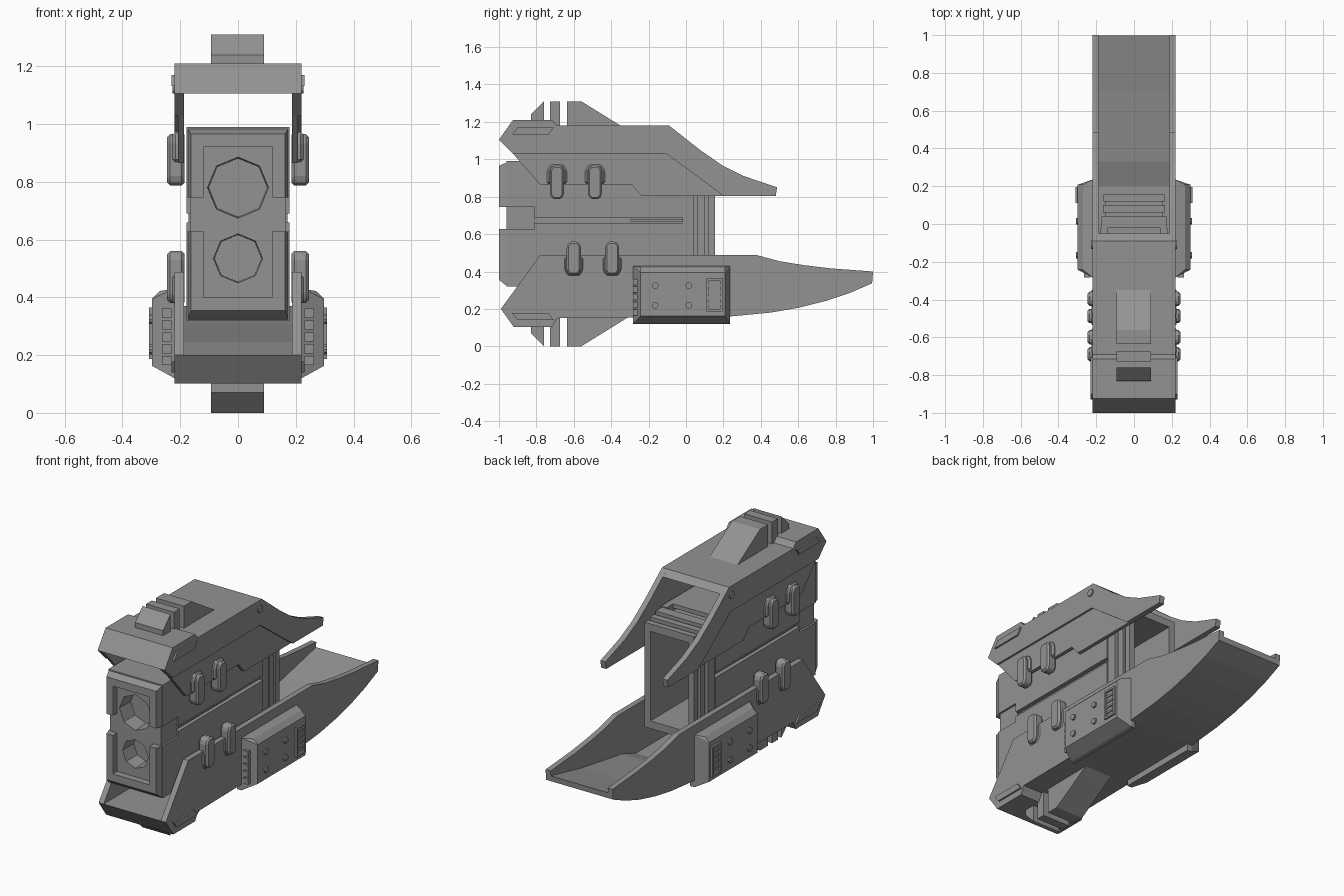
import bpy, bmesh, math
from mathutils import Matrix

if "Cube" in bpy.data.objects:
    bpy.data.objects.remove(bpy.data.objects["Cube"])

grey = bpy.data.materials.new("dark_grey")
grey.diffuse_color = (0.29, 0.29, 0.29, 1)
grey.use_nodes = True
grey.node_tree.nodes["Principled BSDF"].inputs["Base Color"].default_value = grey.diffuse_color


def prism(bm, pts, lo, hi, axis='X'):
    """Extrude a profile: (y, z) points along X, or (x, z) points along Y."""
    def at(p, t):
        return (t, p[0], p[1]) if axis == 'X' else (p[0], t, p[1])
    a = [bm.verts.new(at(p, lo)) for p in pts]
    b = [bm.verts.new(at(p, hi)) for p in pts]
    bm.faces.new(a)
    bm.faces.new(b[::-1])
    for i in range(len(pts)):
        j = (i + 1) % len(pts)
        bm.faces.new((a[i], a[j], b[j], b[i]))


def box(bm, x0, x1, y0, y1, z0, z1):
    prism(bm, [(y0, z0), (y1, z0), (y1, z1), (y0, z1)], x0, x1)


def disc(bm, pos, r1, r2, depth, sides, axis):
    """Low-poly cylinder or cone lying along X or Y."""
    rot = Matrix.Rotation(math.pi / 2, 4, 'Y' if axis == 'X' else 'X')
    bmesh.ops.create_cone(bm, cap_ends=True, segments=sides, radius1=r1, radius2=r2,
                          depth=depth, matrix=Matrix.Translation(pos) @ rot)


def ring(bm, w, z0, z1, y0, y1):
    """Rectangular tube section around the hollow rear."""
    iw, i0, i1 = 0.125, 0.39, 0.92
    box(bm, -w, -iw, y0, y1, z0, z1)
    box(bm, iw, w, y0, y1, z0, z1)
    box(bm, -iw, iw, y0, y1, z0, i0)
    box(bm, -iw, iw, y0, y1, i1, z1)


def finish(name, bm, mirror=False, bevel=0):
    bmesh.ops.recalc_face_normals(bm, faces=bm.faces)
    me = bpy.data.meshes.new(name)
    bm.to_mesh(me)
    bm.free()
    me.materials.append(grey)
    ob = bpy.data.objects.new(name, me)
    bpy.context.collection.objects.link(ob)
    if bevel:
        m = ob.modifiers.new("Bevel", 'BEVEL')
        m.width, m.segments = bevel, 1
    if mirror:
        m = ob.modifiers.new("Mirror", 'MIRROR')
        m.use_mirror_merge = False
    return ob


def flip(pts, total=1.31):
    return [(y, total - z) for y, z in pts]


# Core block with two octagonal ports in the front
bm = bmesh.new()
box(bm, -0.155, 0.155, -0.96, -0.30, 0.335, 0.975)
core = finish("core_block", bm)
bm = bmesh.new()
for z, r in ((0.78, 0.107), (0.535, 0.086)):
    disc(bm, (0, -0.93, z), r * 0.95, r, 0.14, 8, 'Y')
cutter = finish("port_cutter", bm)
cutter.hide_render = True
cutter.hide_viewport = True
m = core.modifiers.new("Ports", 'BOOLEAN')
m.operation, m.object, m.solver = 'DIFFERENCE', cutter, 'EXACT'

# C-shaped front frames with chamfered outer ends
c_up = [(-0.175, 0.745), (-0.175, 0.985), (0.175, 0.985), (0.175, 0.745),
        (0.12, 0.745), (0.12, 0.92), (-0.12, 0.92), (-0.12, 0.745)]
c_low = [(-0.175, 0.628), (-0.175, 0.32), (0.175, 0.32), (0.175, 0.628),
         (0.12, 0.628), (0.12, 0.40), (-0.12, 0.40), (-0.12, 0.628)]
bm = bmesh.new()
prism(bm, c_up, -1.0, -0.955, 'Y')
prism(bm, c_low, -1.0, -0.955, 'Y')
for v in bm.verts:
    if v.co.y < -0.99:
        v.co.z = min(max(v.co.z, 0.355), 0.965)
        v.co.x = min(max(v.co.x, -0.163), 0.163)
finish("front_frames", bm)

# Side plates leaving a horizontal groove, with a set-back block at the notch
bm = bmesh.new()
prism(bm, [(-0.96, 0.99), (-0.96, 0.745), (-0.81, 0.745), (-0.81, 0.69),
           (-0.02, 0.69), (-0.02, 0.99)], 0.14, 0.178)
prism(bm, [(-0.96, 0.32), (-0.96, 0.628), (-0.81, 0.628), (-0.81, 0.66),
           (-0.02, 0.66), (-0.02, 0.32)], 0.14, 0.178)
box(bm, 0.14, 0.166, -0.959, -0.81, 0.628, 0.745)
box(bm, 0.14, 0.162, -0.81, -0.02, 0.668, 0.682)
finish("core_side_plates", bm, mirror=True)
bm = bmesh.new()
box(bm, -0.14, 0.14, -0.96, -0.08, 0.965, 0.99)
box(bm, -0.14, 0.14, -0.96, -0.08, 0.32, 0.345)
finish("core_caps", bm)

# Hollow rear tube with ribs
bm = bmesh.new()
ring(bm, 0.15, 0.36, 0.95, -0.31, 0.15)
for w, y0, y1, e in ((0.172, -0.02, 0.04, 0.02), (0.165, 0.06, 0.10, 0.01), (0.162, 0.12, 0.155, 0)):
    ring(bm, w, 0.345 - e, 0.965 + e, y0, y1)
finish("rear_ribs", bm)

# Upper shell: walls, raised outer band and roof
rear = [(-0.09, 1.18), (0.075, 1.05), (0.19, 0.97), (0.31, 0.91), (0.487, 0.85), (0.48, 0.805)]
nose = [(-0.925, 1.03), (-1.0, 1.105), (-0.925, 1.21), (-0.715, 1.21), (-0.69, 1.18)]
bm = bmesh.new()
prism(bm, nose + rear + [(-0.24, 0.805), (-0.29, 0.865), (-0.78, 0.865)], 0.187, 0.208)
prism(bm, nose + rear + [(0.20, 0.805), (-0.105, 1.03)], 0.208, 0.22)
finish("upper_shell_walls", bm, mirror=True)
bm = bmesh.new()
prism(bm, nose[1:] + [(-0.09, 1.18), (-0.05, 1.148), (-0.15, 1.105)], -0.187, 0.187)
finish("upper_shell_roof", bm)

# Lower shell: walls and tray floor
belly = [(-0.99, 0.2), (-0.92, 0.102), (-0.715, 0.102), (-0.69, 0.15), (0.24, 0.16), (0.45, 0.18),
         (0.6, 0.206), (0.75, 0.243), (0.88, 0.287), (0.995, 0.337)]
bm = bmesh.new()
prism(bm, belly + [(1.0, 0.40), (0.77, 0.417), (0.63, 0.434), (0.5, 0.455), (0.38, 0.487),
                   (-0.78, 0.487)], 0.187, 0.22)
finish("lower_shell_walls", bm, mirror=True)
bm = bmesh.new()
prism(bm, belly + [(0.998, 0.37), (0.7, 0.305), (0.33, 0.245), (0.2, 0.2)], -0.187, 0.187)
finish("lower_shell_floor", bm)

# Slotted fins, top and bottom
fins = [[(-0.83, 1.19), (-0.83, 1.24), (-0.76, 1.31), (-0.76, 1.19)],
        [(-0.727, 1.15), (-0.727, 1.31), (-0.674, 1.31), (-0.674, 1.15)],
        [(-0.635, 1.14), (-0.635, 1.31), (-0.56, 1.31), (-0.35, 1.18), (-0.31, 1.155), (-0.31, 1.14)]]
for name, f in (("upper_fin", lambda p: p), ("lower_fin", flip)):
    bm = bmesh.new()
    for pts in fins:
        prism(bm, f(pts), -0.093, 0.09)
    finish(name, bm)

# Nose panels and pivot studs on the shells
panel = [(-0.93, 1.132), (-0.90, 1.17), (-0.708, 1.17), (-0.735, 1.132)]
bm = bmesh.new()
prism(bm, panel, 0.21, 0.23)
prism(bm, flip(panel), 0.21, 0.23)
disc(bm, (0.215, -0.11, 1.128), 0.022, 0.022, 0.024, 12, 'X')
finish("shell_panels", bm, mirror=True)

# Clips hooked over the shell edges: long octagonal pill plus a wide collar
pill = [(-0.038, 0.81), (-0.022, 0.787), (0.022, 0.787), (0.038, 0.81),
        (0.038, 0.943), (0.022, 0.966), (-0.022, 0.966), (-0.038, 0.943)]
collar = [(-0.053, 0.868), (0.053, 0.868), (0.053, 0.94), (0.033, 0.973), (-0.033, 0.973), (-0.053, 0.94)]
bm = bmesh.new()
for upside, ys in ((False, (-0.69, -0.487)), (True, (-0.60, -0.395))):
    for y in ys:
        for pts, x in ((pill, 0.245), (collar, 0.226)):
            pts = flip(pts, 1.347) if upside else pts
            prism(bm, [(p + y, z) for p, z in pts], 0.185, x)
finish("edge_clips", bm, mirror=True, bevel=0.01)

# Side pods
bm = bmesh.new()
for y_end, y_in in ((-0.283, -0.242), (0.235, 0.208)):
    for x, y, z in ((0.19, y_end, 0.43), (0.22, y_end, 0.43), (0.22, y_end, 0.12), (0.19, y_end, 0.12),
                    (0.27, y_in, 0.422), (0.298, y_in, 0.395), (0.298, y_in, 0.163)):
        bm.verts.new((x, y, z))
bmesh.ops.convex_hull(bm, input=bm.verts[:])
finish("side_pods", bm, mirror=True)

# Pod studs, slatted vent and front vent blocks
bm = bmesh.new()
for y in (-0.165, 0.015):
    for z in (0.22, 0.325):
        disc(bm, (0.298, y, z), 0.018, 0.018, 0.02, 10, 'X')
box(bm, 0.29, 0.309, 0.11, 0.122, 0.187, 0.365)
box(bm, 0.29, 0.309, 0.183, 0.195, 0.187, 0.365)
for i in range(6):
    z = 0.187 + i * 0.0332
    box(bm, 0.29, 0.309 if i in (0, 5) else 0.304, 0.122, 0.183, z, z + 0.012)
for i in range(5):
    z = 0.165 + i * 0.041
    box(bm, 0.23, 0.264, -0.284, -0.25, z, z + 0.032)
finish("pod_details", bm, mirror=True)
